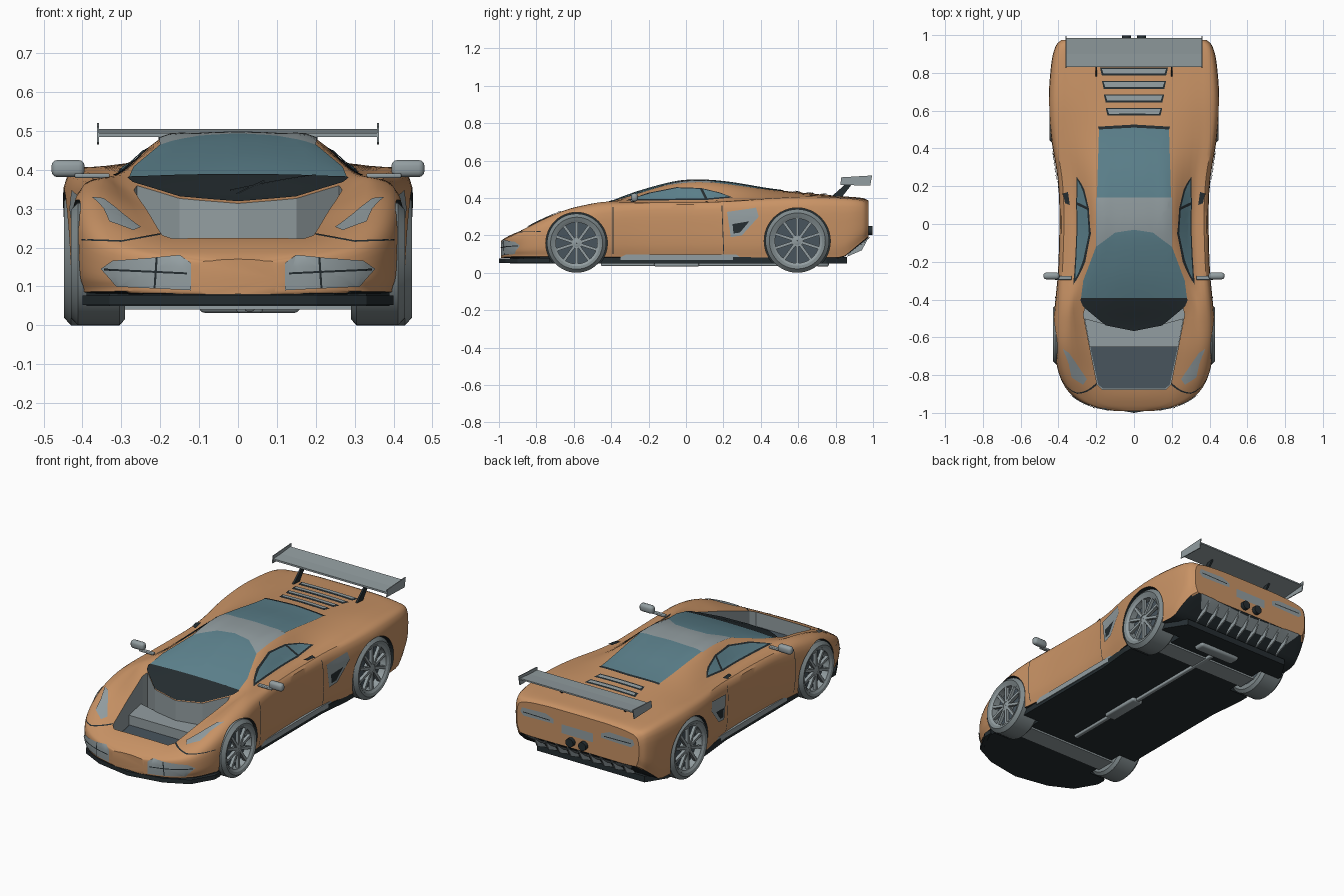
import bpy, bmesh, math
from mathutils import Vector, Matrix
from mathutils.bvhtree import BVHTree

if "Cube" in bpy.data.objects:
    bpy.data.objects.remove(bpy.data.objects["Cube"])


def material(name, *rgb):
    m = bpy.data.materials.new(name)
    m.use_nodes = True
    m.diffuse_color = (*rgb, 1)
    m.node_tree.nodes["Principled BSDF"].inputs["Base Color"].default_value = (*rgb, 1)
    return m


ORANGE = material("orange paint", 0.58, 0.29, 0.13)
GREY = material("grey metal", 0.29, 0.34, 0.355)
GLASS = material("blue glass", 0.11, 0.225, 0.27)
DARK = material("near black", 0.018, 0.026, 0.03)
SLATE = material("slate", 0.065, 0.09, 0.11)
TYRE = material("tyre grey", 0.21, 0.25, 0.26)


def finish(bm, name, *mats, smooth=True, fix=True):
    if fix:
        bmesh.ops.recalc_face_normals(bm, faces=bm.faces)
    me = bpy.data.meshes.new(name)
    bm.to_mesh(me)
    bm.free()
    ob = bpy.data.objects.new(name, me)
    bpy.context.collection.objects.link(ob)
    for m in mats:
        me.materials.append(m)
    if smooth:
        bpy.ops.object.select_all(action="DESELECT")
        ob.select_set(True)
        bpy.context.view_layer.objects.active = ob
        bpy.ops.object.shade_smooth_by_angle(angle=math.radians(35))
    return ob


def add_box(bm, centre, size, turn=Matrix()):
    mat = turn @ Matrix.Translation(centre) @ Matrix.Diagonal((*size, 1))
    bmesh.ops.create_cube(bm, size=1, matrix=mat)


def box(name, centre, size, mat, bevel=0):
    bm = bmesh.new()
    add_box(bm, centre, size)
    if bevel:
        bmesh.ops.bevel(bm, geom=bm.edges[:], offset=bevel, segments=3, affect="EDGES", profile=0.5)
    return finish(bm, name, mat, smooth=bevel > 0)


def mirrored(half):
    return half + [(-x, y) for x, y in reversed(half) if abs(x) > 1e-6]


def prism(name, pts, axis, lo, hi, mat):
    """Extrude a 2D outline: axis z takes (x, y), axis x takes (y, z)."""
    place = (lambda a, b, t: (a, b, t)) if axis == "z" else (lambda a, b, t: (t, a, b))
    bm = bmesh.new()
    ends = [[bm.verts.new(place(a, b, t)) for a, b in pts] for t in (lo, hi)]
    bm.faces.new(ends[0])
    bm.faces.new(ends[1])
    for i in range(len(pts)):
        j = (i + 1) % len(pts)
        bm.faces.new((ends[0][i], ends[0][j], ends[1][j], ends[1][i]))
    return finish(bm, name, mat, smooth=False)


def lathe(bm, profile, centre, n=48):
    """Closed profile of (x, radius) turned about the x axis."""
    rings = []
    for k in range(n):
        a = 2 * math.pi * k / n
        rings.append([bm.verts.new(Vector(centre) + Vector((x, r * math.cos(a), r * math.sin(a))))
                      for x, r in profile])
    for k in range(n):
        for i in range(len(profile)):
            j, m = (i + 1) % len(profile), (k + 1) % n
            bm.faces.new((rings[k][i], rings[k][j], rings[m][j], rings[m][i]))


def spline(pts, n):
    pts = [Vector(p) for p in pts]
    pad = [2 * pts[0] - pts[1]] + pts + [2 * pts[-1] - pts[-2]]
    out = []
    for a, b, c, d in zip(pad, pad[1:], pad[2:], pad[3:]):
        for k in range(n):
            t = k / n
            out.append(0.5 * (2 * b + (c - a) * t + (2 * a - 5 * b + 4 * c - d) * t * t
                              + (3 * b - a - 3 * c + d) * t ** 3))
    return out + [pts[-1]]


# Body shell: y, half width, shoulder z, ridge x, ridge z, roof edge x, roof edge z, centre z
STATIONS = [
    (-.99, .10, .16, .07, .165, .05, .168, .17),
    (-.96, .235, .175, .18, .185, .12, .188, .19),
    (-.90, .335, .20, .27, .215, .17, .215, .217),
    (-.80, .395, .24, .33, .268, .21, .248, .245),
    (-.66, .422, .295, .35, .33, .24, .295, .285),
    (-.54, .428, .325, .35, .362, .265, .33, .322),
    (-.42, .418, .345, .345, .38, .285, .368, .372),
    (-.25, .402, .36, .325, .378, .25, .42, .435),
    (-.05, .395, .365, .31, .38, .205, .47, .487),
    (.10, .395, .365, .31, .382, .20, .48, .494),
    (.25, .405, .37, .32, .39, .195, .465, .48),
    (.45, .437, .378, .345, .402, .19, .438, .447),
    (.65, .45, .385, .34, .41, .20, .42, .425),
    (.85, .437, .38, .34, .40, .20, .405, .408),
    (.94, .415, .37, .34, .39, .20, .398, .40),
    (.975, .385, .35, .32, .375, .20, .385, .387)]


def body_mesh():
    bm = bmesh.new()
    rings = []
    for y, w, zs, xr, zr, xt, zt, zc in spline(STATIONS, 5):
        zb = .08 + max(0, y - .84) * .8
        half = [(0, zb), (.85 * w, zb), (.97 * w, zb + .02), (w, (zb + zs) / 2), (.975 * w, zs),
                (xr, zr), (xt, zt), (xt / 2, .25 * zt + .75 * zc), (0, zc)]
        half = [(max(0, p.x), p.y) for p in spline(half, 4)]
        half[-1], half[0] = (0, zc), (0, zb)
        ring = half + [(-x, z) for x, z in reversed(half[1:-1])]
        rings.append([bm.verts.new((x, y, z)) for x, z in ring])
    for a, b in zip(rings, rings[1:]):
        for i in range(len(a)):
            j = (i + 1) % len(a)
            bm.faces.new((a[i], a[j], b[j], b[i]))
    bm.faces.new(rings[0])
    bm.faces.new(rings[-1])
    bmesh.ops.recalc_face_normals(bm, faces=bm.faces)
    for f in bm.faces:
        f.material_index = 1 if f.normal.z < -.7 else 0
    return bm


shell = body_mesh()
surface = BVHTree.FromBMesh(shell)
body = finish(shell, "body", ORANGE, DARK, GREY, SLATE)

CAST = {"top": (lambda a, b: (a, b, 3), (0, 0, -1)), "front": (lambda a, b: (a, -3, b), (0, 1, 0)),
        "rear": (lambda a, b: (a, 3, b), (0, -1, 0)), "side": (lambda a, b: (3, a, b), (-1, 0, 0))}


def plate(name, pts, view, mat, lift=.004, both=False):
    """Thin panel: a flat outline diced and laid onto the body surface."""
    start, ray = CAST[view]
    ray = Vector(ray)
    for s in ((1, -1) if both else (1,)):
        bm = bmesh.new()
        bm.faces.new([bm.verts.new((a, b, 0)) for a, b in pts])
        bmesh.ops.triangulate(bm, faces=bm.faces[:])
        for k in range(2):
            for i in range(-40, 41):
                co, no = [0, 0, 0], [0, 0, 0]
                co[k], no[k] = i * .025 + .0013, 1
                bmesh.ops.bisect_plane(bm, geom=bm.verts[:] + bm.edges[:] + bm.faces[:],
                                       plane_co=co, plane_no=no, dist=1e-5)
        lost = []
        for v in bm.verts:
            hit, normal, _, _ = surface.ray_cast(Vector(start(v.co.x, v.co.y)), ray)
            if hit is None:
                lost.append(v)
            else:
                v.co = hit + normal * lift
        bmesh.ops.delete(bm, geom=lost, context="VERTS")
        bm.normal_update()
        bmesh.ops.reverse_faces(bm, faces=[f for f in bm.faces if f.normal.dot(ray) > 0])
        if s < 0:
            bmesh.ops.scale(bm, vec=(-1, 1, 1), verts=bm.verts)
            bmesh.ops.reverse_faces(bm, faces=bm.faces[:])
        finish(bm, name + ("" if not both else "_left" if s > 0 else "_right"), mat, fix=False)


def cut(target, cutter, slot):
    for f in cutter.data.polygons:
        f.material_index = slot
    mod = target.modifiers.new("cut", "BOOLEAN")
    mod.operation, mod.solver, mod.object = "DIFFERENCE", "EXACT", cutter
    bpy.context.view_layer.objects.active = target
    bpy.ops.object.modifier_apply(modifier=mod.name)


# Floor tray and front splitter
floor = prism("floor_tray", mirrored([(.2, -.94), (.33, -.87), (.39, -.75), (.39, .2), (.41, .4),
                                      (.41, .75), (.34, .86)]), "z", .05, .085, DARK)
prism("front_splitter", mirrored([(0, -1), (.2, -.965), (.33, -.9), (.4, -.78), (.4, -.73)]),
      "z", .052, .076, DARK)

# Wheels and arches: name, y, radius, outer x
for place, wy, r, outer in (("front", -.585, .158, .43), ("rear", .595, .17, .448)):
    for s, side in ((1, "left"), (-1, "right")):
        bm = bmesh.new()
        bmesh.ops.create_cone(bm, cap_ends=True, segments=48, radius1=r + .007, radius2=r + .007, depth=.3,
                              matrix=Matrix.Translation((s * .435, wy, r)) @ Matrix.Rotation(math.pi / 2, 4, "Y"))
        cutter = finish(bm, "arch_cutter", DARK, smooth=False)
        for target in (body, floor):
            cut(target, cutter, 1 if target is body else 0)
        bpy.data.objects.remove(cutter)
        label = f"{place}_{side}_"
        centre = (s * outer, wy, r)
        bm = bmesh.new()
        lathe(bm, [(-s * x, k * r) for x, k in ((.006, .77), (0, .88), (.018, 1), (.125, 1), (.14, .9),
                                                (.14, .74), (.03, .74))], centre)
        finish(bm, label + "tyre", TYRE)
        bm = bmesh.new()
        lathe(bm, [(-s * x, k * r) for x, k in ((.05, .76), (.05, .01), (.1, .01), (.1, .76))], centre)
        finish(bm, label + "brake_disc", SLATE)
        bm = bmesh.new()
        lathe(bm, [(-s * x, k * r) for x, k in ((.004, .78), (.012, .7), (.05, .7), (.05, .78))], centre)
        lathe(bm, [(-s * x, k * r) for x, k in ((.015, .01), (.015, .1), (.02, .18), (.05, .18), (.05, .01))],
              centre)
        for k in range(10):
            turn = Matrix.Translation(centre) @ Matrix.Rotation(k * math.pi / 5, 4, "X")
            add_box(bm, (-s * .022, 0, r * .43), (.018, .015, r * .6), turn)
        finish(bm, label + "rim", GREY)

# Open luggage bay in the nose
bay = prism("bay_cutter", mirrored([(.17, -.875), (.195, -.85), (.235, -.65), (.268, -.48), (.26, -.445),
                                    (.15, -.535), (0, -.565)]), "z", .14, .6, GREY)
cut(body, bay, 2)
bpy.data.objects.remove(bay)
prism("bay_floor", mirrored([(.165, -.87), (.19, -.85), (.232, -.65)]), "z", .139, .145, SLATE)
prism("bay_step", mirrored([(.234, -.65), (.262, -.5), (.15, -.53), (0, -.56)]), "z", .139, .2, GREY)

# Glass and roof
screen_low = [(0, -.54), (.1, -.525), (.2, -.47), (.28, -.39)]
screen_top = [(.2, -.12), (.1, -.045), (0, -.03)]
plate("windscreen", mirrored(screen_low + [(.268, -.3)] + screen_top), "top", GLASS)
plate("cowl", mirrored([(0, -.565), (.15, -.535), (.27, -.435), (.285, -.4)] + screen_low[::-1]), "top", DARK, .006)
plate("roof_panel", mirrored([(0, .14), (.2, .14)] + screen_top), "top", GREY)
plate("rear_window", mirrored([(0, .14), (.195, .14), (.185, .5), (0, .51)]), "top", GLASS)
plate("rear_window_seal", mirrored([(0, .51), (.185, .5), (.19, .515), (0, .526)]), "top", DARK)
plate("side_window_frame", [(-.32, .384), (-.2, .425), (-.05, .455), (.08, .451), (.18, .427), (.25, .4),
                            (.1, .386)], "side", DARK, .003, True)
plate("side_window", [(-.29, .389), (-.19, .42), (-.05, .448), (.075, .444), (.1, .392)],
      "side", GLASS, .006, True)
plate("quarter_window", [(.09, .442), (.17, .423), (.23, .403), (.115, .393)], "side", GLASS, .006, True)
plate("long_wiper", [(-.02, -.5), (.2, -.395), (.2, -.388), (-.02, -.492)], "top", DARK, .008)
plate("short_wiper", [(0, -.52), (.07, -.44), (.064, -.436), (-.006, -.516)], "top", DARK, .008)

# Lamps, intakes and seams
lamp = [(.375, -.66), (.345, -.68), (.25, -.82), (.27, -.85), (.33, -.81), (.345, -.74)]
plate("headlight", lamp, "top", GREY, .005, True)
plate("front_intake", [(.12, .09), (.12, .16), (.15, .178), (.32, .166), (.35, .145), (.31, .1)],
      "front", GREY, .004, True)
plate("intake_bar", [(.13, .136), (.34, .146), (.34, .141), (.13, .131)], "front", DARK, .007, True)
plate("intake_post", [(.21, .096), (.205, .172), (.21, .172), (.215, .096)], "front", DARK, .007, True)
plate("side_intake", [(.22, .325), (.375, .347), (.39, .3), (.3, .2), (.24, .19)], "side", GREY, .005, True)
plate("side_intake_mouth", [(.25, .26), (.34, .275), (.29, .215), (.255, .21)], "side", DARK, .008, True)
plate("door_handle", [(.34, .1), (.365, .11), (.375, .16), (.35, .17)], "top", DARK, .006, True)
plate("front_door_seam", [(-.392, .1), (-.392, .35), (-.388, .35), (-.388, .1)], "side", DARK, .002, True)
plate("rear_door_seam", [(.2, .1), (.19, .36), (.194, .36), (.204, .1)], "side", DARK, .002, True)
plate("bumper_seam", [(.2, .235), (.3, .217), (.4, .222), (.4, .218), (.3, .213), (.2, .231)],
      "front", DARK, .002, True)
plate("tail_light", [(.15, .3), (.15, .325), (.2, .345), (.35, .34), (.36, .315), (.34, .295)],
      "rear", GREY, .005, True)
plate("tail_light_line", [(.17, .317), (.34, .32), (.34, .315), (.17, .312)], "rear", DARK, .008, True)
plate("number_panel", mirrored([(.1, .26), (.1, .31)]), "rear", GREY, .005)
plate("rear_grille", mirrored([(0, .135), (.3, .14), (.345, .19), (0, .18)]), "rear", GREY, .005)
for i in range(4):
    y = .595 + i * .071
    w = .14 + i * .01
    plate(f"louvre_recess_{i}", mirrored([(w, y - .022), (w + .01, y + .02)]), "top", DARK, .003)
    plate(f"louvre_slat_{i}", mirrored([(w - .008, y - .012), (w, y + .013)]), "top", GREY, .007)

# Rear diffuser fins and exhausts
for i in range(-4, 5):
    x = i * .07
    prism(f"diffuser_fin_{i + 4}", [(.86, .085), (.94, .12), (.975, .185), (.93, .19)], "x", x - .004, x + .004, GREY)
for s, side in ((1, "left"), (-1, "right")):
    bm = bmesh.new()
    bmesh.ops.create_cone(bm, cap_ends=True, segments=24, radius1=.024, radius2=.024, depth=.08,
                          matrix=Matrix.Translation((s * .04, .957, .225)) @ Matrix.Rotation(math.pi / 2, 4, "X"))
    finish(bm, f"exhaust_{side}", DARK)
    # Wing supports, end plates, mirrors and sills
    prism(f"wing_support_{side}", [(.77, .4), (.83, .4), (.9, .49), (.865, .485)], "x", s * .2 - .005, s * .2 + .005, DARK)
    prism(f"wing_end_{side}", [(.825, .47), (.985, .465), (.995, .52), (.83, .51)], "x", s * .358, s * .363, GREY)
    box(f"mirror_{side}", (s * .437, -.275, .403), (.085, .036, .044), GREY, .015)
    box(f"mirror_arm_{side}", (s * .375, -.285, .385), (.09, .022, .012), GREY, .004)
    box(f"sill_{side}", (s * .385, .0, .082), (.02, .7, .03), GREY)
prism("wing", [(.83, .484), (.985, .497), (.985, .505), (.9, .497), (.83, .494)], "x", -.36, .36, GREY)

# Running gear below the floor
for place, y in (("front", -.585), ("rear", .595)):
    box(f"{place}_axle", (0, y, .055), (.6, .11, .03), GREY)
box("drive_shaft", (.03, .12, .046), (.025, 1.15, .02), GREY, .006)
box("gearbox", (.03, -.05, .044), (.07, .24, .024), GREY, .01)
box("silencer", (.03, .73, .05), (.26, .07, .036), GREY, .015)
